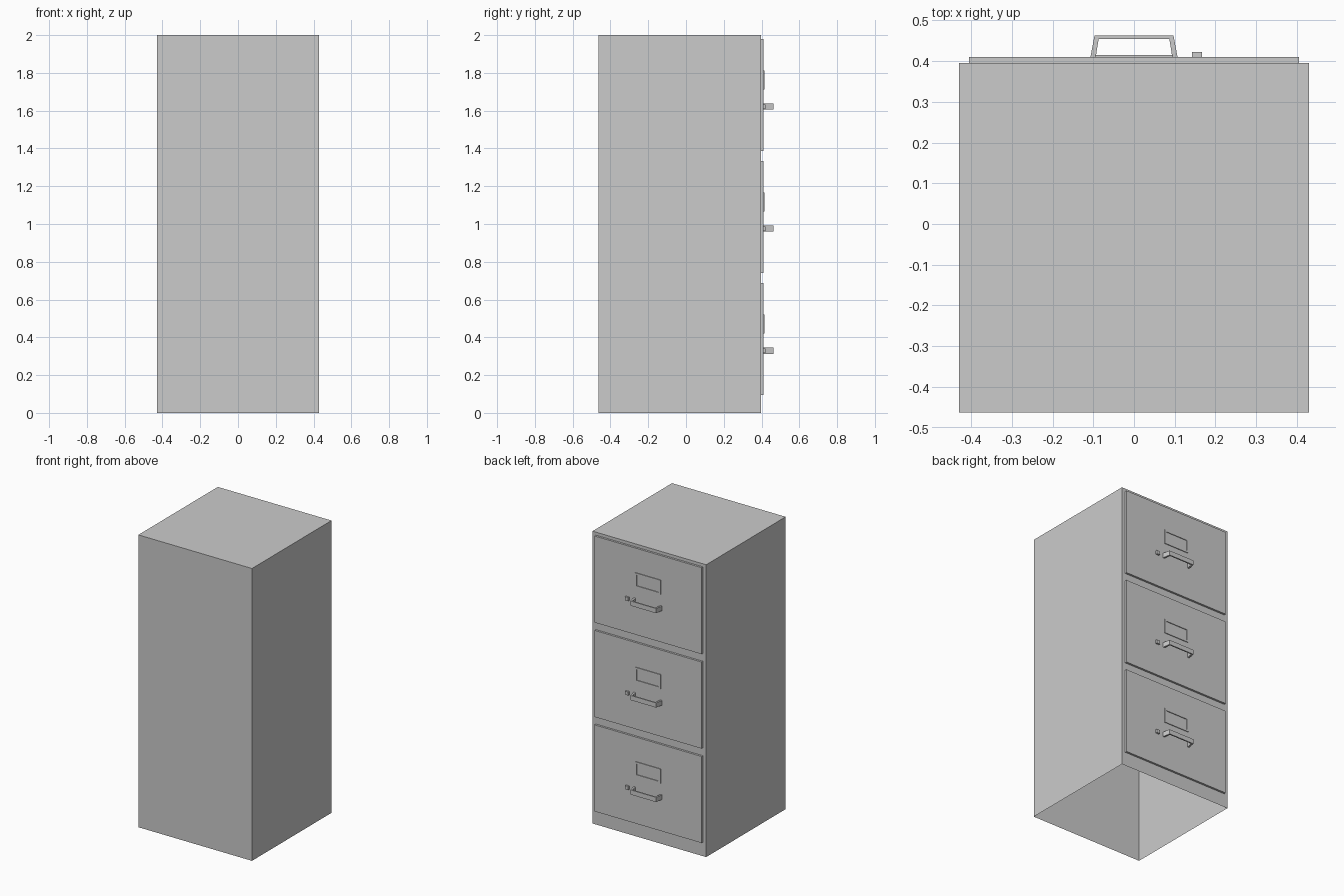
import bpy, bmesh

if "Cube" in bpy.data.objects:
    bpy.data.objects.remove(bpy.data.objects["Cube"])

Y_BODY, Y_FACE, Y_MAX = 0.396, 0.41, 0.463


def finish(name, bm):
    bmesh.ops.recalc_face_normals(bm, faces=bm.faces)
    me = bpy.data.meshes.new(name)
    bm.to_mesh(me)
    bm.free()
    ob = bpy.data.objects.new(name, me)
    bpy.context.collection.objects.link(ob)
    return ob


def box(name, x, y, z, open_bottom=False):
    bm = bmesh.new()
    bmesh.ops.create_cube(bm, size=1)
    for v in bm.verts:
        v.co = [r[0] if c < 0 else r[1] for c, r in zip(v.co, (x, y, z))]
    if open_bottom:
        bm.normal_update()
        bmesh.ops.delete(bm, geom=[f for f in bm.faces if f.normal.z < -0.9],
                         context='FACES_ONLY')
    return finish(name, bm)


def strip(name, outer, inner, extrude, closed):
    """Band between two outlines, extruded along a vector."""
    bm = bmesh.new()
    o = [bm.verts.new(p) for p in outer]
    i = [bm.verts.new(p) for p in inner]
    n = len(o)
    faces = [bm.faces.new((o[k], o[(k + 1) % n], i[(k + 1) % n], i[k]))
             for k in range(n if closed else n - 1)]
    ext = bmesh.ops.extrude_face_region(bm, geom=faces, use_keep_orig=True)
    moved = [g for g in ext["geom"] if isinstance(g, bmesh.types.BMVert)]
    bmesh.ops.translate(bm, verts=moved, vec=extrude)
    return finish(name, bm)


def rect(hx, z0, z1, y):
    return [(-hx, y, z0), (hx, y, z0), (hx, y, z1), (-hx, y, z1)]


# Cabinet shell, open underneath
box("cabinet_body", (-0.43, 0.43), (-0.463, Y_BODY), (0, 2), open_bottom=True)

for n in range(3):
    z = 0.095 + 0.646 * n
    # Drawer front panel
    box(f"drawer_front_{n}", (-0.405, 0.405), (Y_BODY, Y_FACE), (z, z + 0.592))
    # Label holder frame
    strip(f"label_frame_{n}", rect(0.096, z + 0.325, z + 0.425, Y_FACE),
          rect(0.083, z + 0.338, z + 0.412, Y_FACE), (0, 0.005, 0), True)
    # Pull handle with splayed legs
    hz = z + 0.218
    outer = [(-0.107, Y_FACE, hz), (-0.097, Y_MAX, hz), (0.097, Y_MAX, hz), (0.107, Y_FACE, hz)]
    inner = [(-0.094, Y_FACE, hz), (-0.087, 0.454, hz), (0.087, 0.454, hz), (0.094, Y_FACE, hz)]
    strip(f"handle_{n}", outer, inner, (0, 0, 0.032), False)
    # Latch button beside the handle
    box(f"latch_{n}", (0.142, 0.167), (Y_FACE, 0.422), (hz + 0.003, hz + 0.027))
